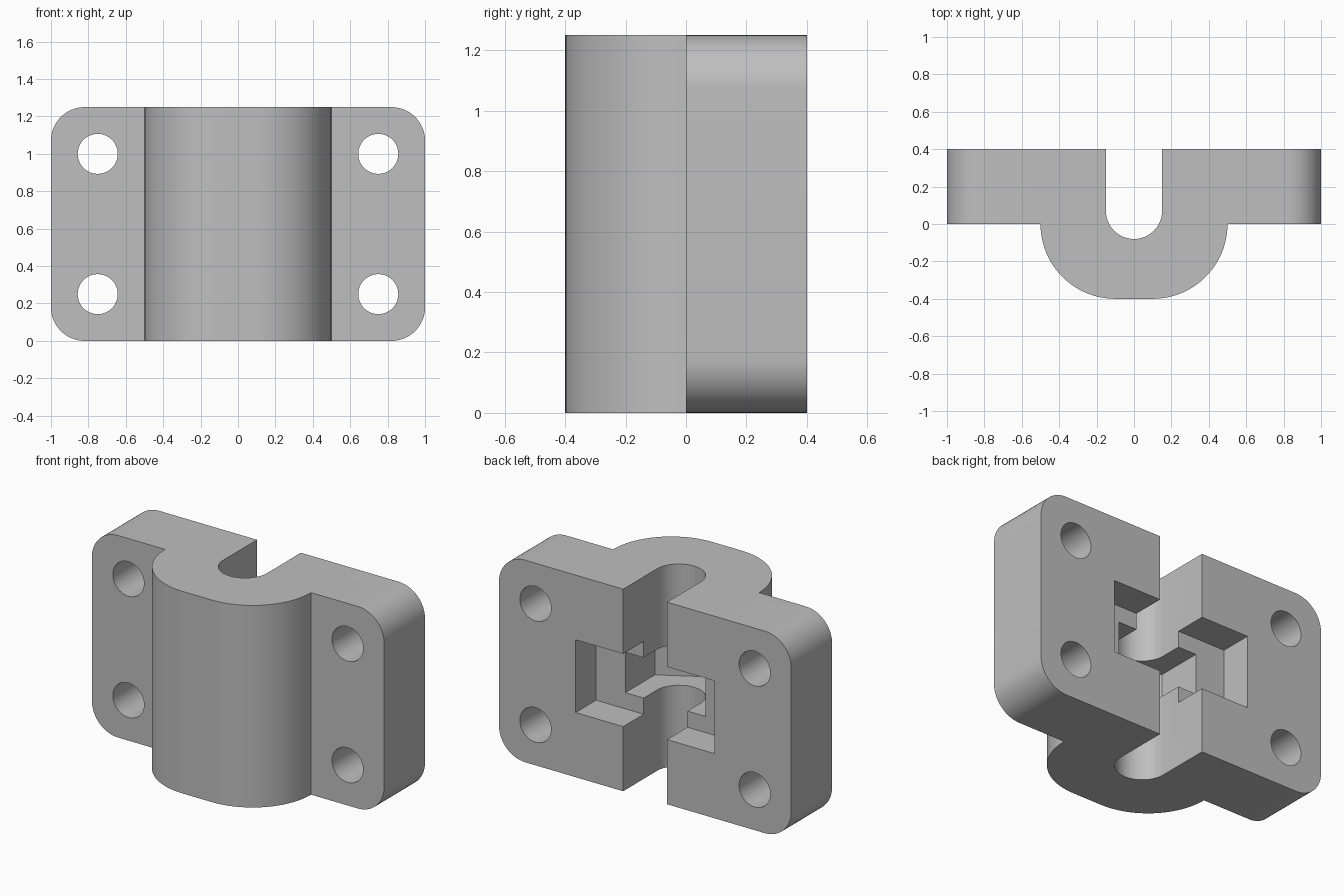
import bpy
import bmesh
from math import cos, sin, pi, radians, sqrt

if "Cube" in bpy.data.objects:
    bpy.data.objects.remove(bpy.data.objects["Cube"], do_unlink=True)

HEIGHT, BACK = 1.25, 0.4
MID = HEIGHT / 2


def arc(cx, cy, r, start, end, steps):
    """Points on an arc, angles in degrees."""
    angles = [radians(start + (end - start) * i / steps) for i in range(steps + 1)]
    return [(cx + r * cos(a), cy + r * sin(a)) for a in angles]


def prism(name, outline, z0, z1):
    """Extrude an xy outline from z0 to z1."""
    bm = bmesh.new()
    base = bm.faces.new([bm.verts.new((x, y, z0)) for x, y in outline])
    top = bmesh.ops.extrude_face_region(bm, geom=[base])["geom"]
    for v in top:
        if isinstance(v, bmesh.types.BMVert):
            v.co.z = z1
    bmesh.ops.recalc_face_normals(bm, faces=bm.faces[:])
    mesh = bpy.data.meshes.new(name)
    bm.to_mesh(mesh)
    bm.free()
    obj = bpy.data.objects.new(name, mesh)
    bpy.context.collection.objects.link(obj)
    return obj


def cut(target, cutter):
    """Subtract the cutter and remove it."""
    mod = target.modifiers.new("cut", "BOOLEAN")
    mod.operation, mod.solver, mod.object = "DIFFERENCE", "EXACT", cutter
    cutter.hide_render = True
    bpy.context.view_layer.objects.active = target
    bpy.ops.object.modifier_apply(modifier=mod.name)
    bpy.data.objects.remove(cutter, do_unlink=True)


# Flanged clamp outline: plate, rounded front boss and U-shaped rod channel
slot, slot_y = 0.15, 0.07
outline = [(-1, BACK), (-1, 0)]
outline += arc(-0.1, 0, 0.4, 180, 270, 24)
outline += arc(0.1, 0, 0.4, 270, 360, 24)
outline += [(1, 0), (1, BACK), (slot, BACK)]
outline += arc(0, slot_y, slot, 0, -180, 32)
outline += [(-slot, BACK)]
bracket = prism("clamp_bracket", outline, 0, HEIGHT)

# Rounded plate corners
bm = bmesh.new()
bm.from_mesh(bracket.data)
corners = [e for e in bm.edges
           if all(abs(v.co.x) > 0.99 for v in e.verts)
           and abs(e.verts[0].co.z - e.verts[1].co.z) < 0.01]
bmesh.ops.bevel(bm, geom=corners, offset=0.18, offset_type="OFFSET",
                segments=14, profile=0.5, affect="EDGES")
bm.to_mesh(bracket.data)
bm.free()

# Wide rectangular pocket in the back
w = 0.475
cut(bracket, prism("wide_pocket", [(-w, 0.2), (w, 0.2), (w, 0.6), (-w, 0.6)],
                   MID - 0.225, MID + 0.225))

# Hexagonal nut pocket, deeper and narrower
n = 0.275
side_y = slot_y - n / sqrt(3)
tip_y = slot_y - 2 * n / sqrt(3)
cut(bracket, prism("nut_pocket", [(-n, side_y), (0, tip_y), (n, side_y), (n, 0.6), (-n, 0.6)],
                   MID - 0.125, MID + 0.125))

# Four bolt holes through the plate
for x in (-0.75, 0.75):
    for z in (0.25, 1.0):
        bpy.ops.mesh.primitive_cylinder_add(vertices=48, radius=0.107, depth=1,
                                            location=(x, 0.2, z), rotation=(pi / 2, 0, 0))
        cut(bracket, bpy.context.active_object)

# Plain grey finish
grey = bpy.data.materials.new("plain_grey")
grey.use_nodes = True
colour = (0.52, 0.52, 0.52, 1)
grey.diffuse_color = colour
grey.node_tree.nodes["Principled BSDF"].inputs["Base Color"].default_value = colour
bracket.data.materials.clear()
bracket.data.materials.append(grey)

bpy.ops.object.select_all(action="DESELECT")
bracket.select_set(True)
bpy.context.view_layer.objects.active = bracket
bpy.ops.object.shade_smooth_by_angle(angle=radians(30))
